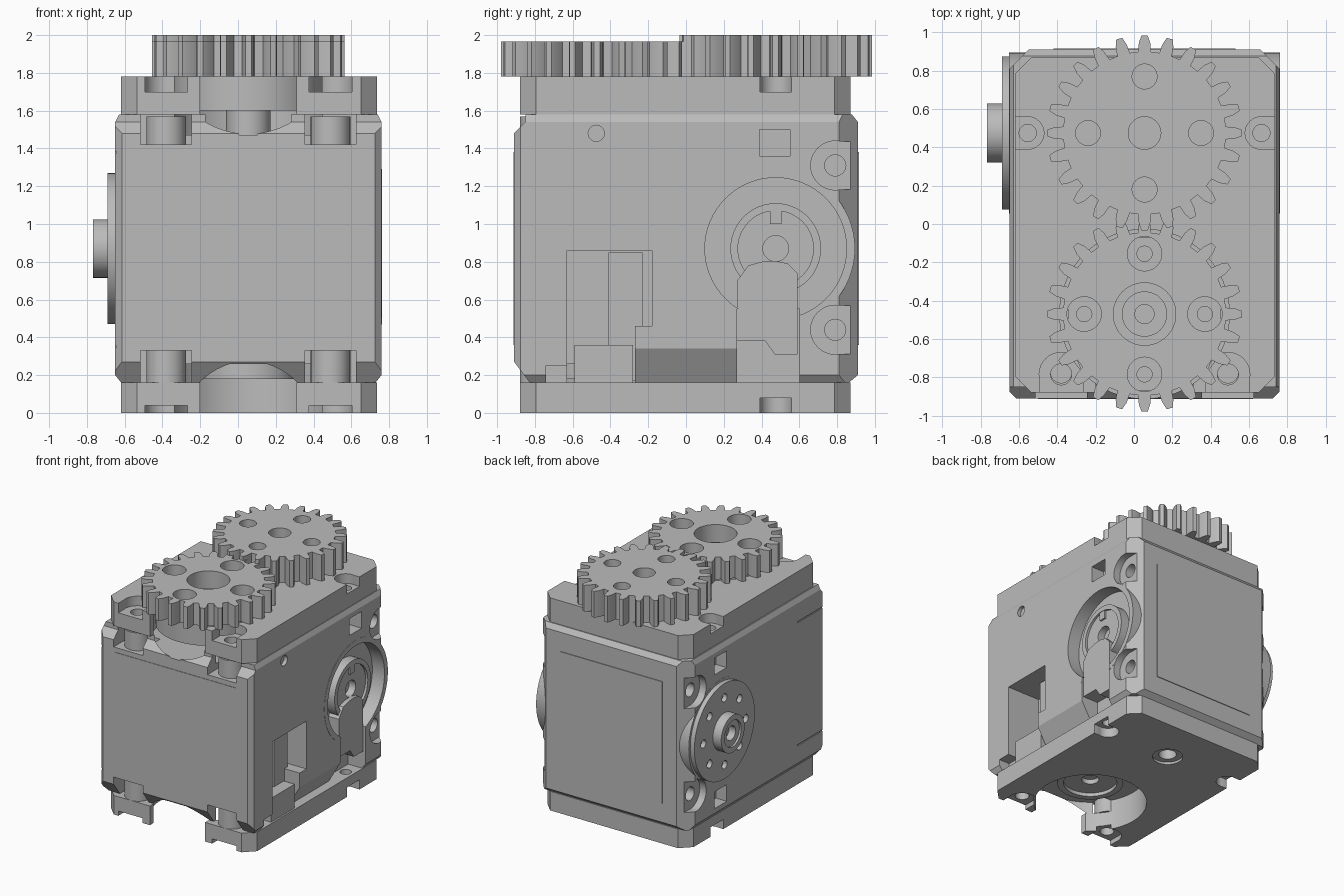
import bpy, bmesh, math
from mathutils import Vector

cube = bpy.data.objects.get("Cube")
if cube:
    bpy.data.objects.remove(cube, do_unlink=True)

grey = bpy.data.materials.new("mid_grey")
grey.use_nodes = True
grey.diffuse_color = (0.5, 0.5, 0.5, 1)
grey.node_tree.nodes["Principled BSDF"].inputs["Base Color"].default_value = grey.diffuse_color

CX, FRONT, BACK, MID = 0.055, -0.47, 0.475, 0.87   # shaft positions
X0, X1 = -0.65, 0.76                               # body sides


def prism(name, points, low, high, axis="z"):
    """Extrude a 2D outline along an axis: z uses (x, y), x uses (y, z), y uses (x, z)."""
    place = {"z": lambda a, b, h: (a, b, h), "x": lambda a, b, h: (h, a, b),
             "y": lambda a, b, h: (a, h, b)}[axis]
    bm = bmesh.new()
    rings = [[bm.verts.new(place(a, b, h)) for a, b in points] for h in (low, high)]
    n = len(points)
    bm.faces.new(rings[0][::-1])
    bm.faces.new(rings[1])
    for i in range(n):
        j = (i + 1) % n
        bm.faces.new((rings[0][i], rings[0][j], rings[1][j], rings[1][i]))
    bmesh.ops.recalc_face_normals(bm, faces=bm.faces)
    mesh = bpy.data.meshes.new(name)
    bm.to_mesh(mesh)
    bm.free()
    ob = bpy.data.objects.new(name, mesh)
    bpy.context.collection.objects.link(ob)
    mesh.materials.append(grey)
    return ob


def box(name, x, y, z):
    return prism(name, [(x[0], y[0]), (x[1], y[0]), (x[1], y[1]), (x[0], y[1])], *z)


def disc(name, a, b, r, low, high, axis="z", n=48):
    pts = [(a + r * math.cos(math.tau * i / n), b + r * math.sin(math.tau * i / n)) for i in range(n)]
    return prism(name, pts, low, high, axis)


def combine(ob, parts, mode="DIFFERENCE"):
    """Cut or join parts into ob, then drop the helpers."""
    for part in parts:
        part.hide_render = True
        mod = ob.modifiers.new("shape", "BOOLEAN")
        mod.operation, mod.solver, mod.object = mode, "EXACT", part
    bpy.context.view_layer.update()
    graph = bpy.context.evaluated_depsgraph_get()
    mesh = bpy.data.meshes.new_from_object(ob.evaluated_get(graph))
    ob.modifiers.clear()
    ob.data = mesh
    for part in parts:
        bpy.data.objects.remove(part, do_unlink=True)


def outline(x0, x1, y0, y1, front, back):
    return [(x0 + front, y0), (x1 - front, y0), (x1, y0 + front), (x1, y1 - back),
            (x1 - back, y1), (x0 + back, y1), (x0, y1 - back), (x0, y0 + front)]


# Main housing: chamfered in plan and in side profile
body = prism("housing", outline(X0, X1, -0.91, 0.91, 0.035, 0.1), 0.16, 1.58)
side = [(-0.82, 0.15), (0.85, 0.15), (0.91, 0.2), (0.91, 1.54), (0.87, 1.59),
        (-0.85, 1.59), (-0.85, 1.54), (-0.91, 1.48), (-0.91, 0.27)]
combine(body, [prism("profile", side, -1, 1, "x")], "INTERSECT")
shape = [(X0 + 0.04, 0.15), (X1 - 0.04, 0.15), (X1, 0.2), (X1, 1.54), (X1 - 0.025, 1.59),
         (X0 + 0.025, 1.59), (X0, 1.54), (X0, 0.2)]
combine(body, [prism("profile", shape, -1, 1, "y")], "INTERSECT")
combine(body, [disc("rim", BACK, MID, 0.42, 0.4, 0.762, "x", 64),
               disc("rim", BACK, MID, 0.42, X0 - 0.002, -0.3, "x", 64)], "UNION")

cuts = [
    # shaft recesses, top, bottom and right
    disc("cut", CX, FRONT, 0.443, 1.47, 1.7, n=64),
    disc("cut", CX, FRONT, 0.443, 0.1, 0.26, n=64),
    disc("cut", BACK, MID, 0.375, 0.65, 0.9, "x", 64),
    # open window and slots on the right side
    prism("cut", [(-0.63, 0.1), (-0.27, 0.1), (-0.27, 0.46), (-0.18, 0.46),
                  (-0.18, 0.86), (-0.63, 0.86)], 0.45, 0.9, "x"),
    box("cut", (0.66, 0.9), (-0.74, -0.55), (0.1, 0.25)),
    prism("cut", [(0.62, 0.1), (0.9, 0.1), (0.9, 0.34), (0.76, 0.34)], -0.28, 0.27, "y"),
    prism("cut", [(0.27, 0.1), (0.6, 0.1), (0.6, 0.31), (0.6, 0.55), (0.27, 0.55)], 0.6, 0.9, "x"),
    disc("cut", -0.475, 1.48, 0.043, 0.73, 0.9, "x", 24),
]
for z in (1.43, 0.31):
    cuts.append(prism("cut", [(-0.75, z - 0.07), (-0.75, z + 0.07), (-0.58, z + 0.07),
                              (-0.58, z - 0.07)], 2, 3, "x"))
    for low, high in ((0.64, 0.9), (-0.9, -0.55)):
        if low < 0 or z > 1:
            cuts.append(prism("cut", [(0.39, z - 0.07), (0.55, z - 0.07), (0.55, z + 0.07),
                                      (0.39, z + 0.07)], low, high, "x"))
# corner screw seats on both sides
for z in (1.31, 0.44):
    for low, high, deep in ((0.7, 0.9, 0.5), (-0.9, -0.59, -0.4)):
        cuts.append(disc("cut", 0.79, z, 0.13, low, high, "x", 32))
        cuts.append(prism("cut", [(0.79, z - 0.128), (1, z - 0.128), (1, z + 0.128),
                                  (0.79, z + 0.128)], low, high, "x"))
        cuts.append(disc("cut", 0.79, z, 0.056, min(deep, low), max(deep, high), "x", 24))
# front screw pockets and seam grooves
for x in (-0.38, 0.49):
    for z in ((1.42, 1.7), (0.1, 0.33)):
        cuts.append(box("cut", (x - 0.135, x + 0.135), (-1, -0.68), z))
for z in (0.35, 1.38):
    cuts.append(box("cut", (X0 - 0.1, X0 + 0.008), (-1, -0.55), (z - 0.005, z + 0.005)))
    cuts.append(box("cut", (X1 - 0.008, X1 + 0.1), (-1, -0.89), (z - 0.005, z + 0.005)))
combine(body, cuts)

# Screw bosses in the front pockets
for i, x in enumerate((-0.38, 0.49)):
    for j, (low, high) in enumerate(((1.41, 1.57), (0.16, 0.34))):
        boss = disc(f"front_boss_{i}{j}", x, -0.775, 0.105, low, high, n=32)
        combine(boss, [disc("cut", x, -0.775, 0.055, low - 0.1, high + 0.1, n=24)])

# Side connectors inside the window
prism("window_post", [(-0.41, 0.17), (-0.23, 0.17), (-0.23, 0.85), (-0.41, 0.85)], 0.44, 0.62, "x")
prism("window_ledge", [(-0.59, 0.16), (-0.28, 0.16), (-0.28, 0.36), (-0.59, 0.36)], 0.44, 0.72, "x")

# Right idler: stepped rings, bore and cable arm
for name, r, hole, top in (("idler_ring", 0.24, 0.2, 0.73), ("idler_hub", 0.2, 0.068, 0.71)):
    ring = disc(name, BACK, MID, r, 0.6, top, "x")
    combine(ring, [disc("cut", BACK, MID, hole, 0.5, 0.9, "x")])
prism("idler_key", [(0.445, 1.0), (0.505, 1.0), (0.505, 1.07), (0.445, 1.07)], 0.68, 0.725, "x")
prism("cable_arm", [(0.27, 0.38), (0.42, 0.38), (0.47, 0.31), (0.59, 0.31), (0.59, 0.74), (0.54, 0.79),
                    (0.475, 0.805), (0.4, 0.8), (0.33, 0.78), (0.27, 0.7)], 0.55, 0.745, "x")

# Left horn: drilled disc with a stepped hub
horn = disc("side_horn", BACK, MID, 0.4, -0.69, -0.64, "x", 64)
drills = [disc("cut", BACK + 0.28 * math.cos(a), MID + 0.28 * math.sin(a), 0.034, -0.8, -0.6, "x", 16)
          for a in (math.tau * k / 8 for k in range(8))]
combine(horn, drills)
hub = disc("side_horn_hub", BACK, MID, 0.155, -0.767, -0.64, "x")
combine(hub, [disc("cut", BACK, MID, 0.11, -0.8, -0.75, "x"),
              disc("cut", BACK, MID, 0.06, -0.8, -0.68, "x", 24)])

# Bottom idler rings
for name, r, hole, z in (("bottom_idler_ring", 0.26, 0.21, 0.18), ("bottom_idler_hub", 0.21, 0.068, 0.21)):
    ring = disc(name, CX, FRONT, r, z, 0.28)
    combine(ring, [disc("cut", CX, FRONT, hole, 0.1, 0.25)])

# Raised panels on the front and back
prism("back_panel", [(-0.42, 0.36), (0.53, 0.36), (0.53, 1.38), (-0.42, 1.38)], 0.9, 0.916, "y")
prism("front_panel", [(-0.5, 0.36), (0.62, 0.36), (0.62, 1.38), (-0.5, 1.38)], -0.914, -0.9, "y")


def mount_plate(name, low, high, seat_low, seat_high, side_low, side_high):
    """Mounting plate open at the front, with screw seats."""
    plate = prism(name, outline(-0.62, 0.735, -0.88, 0.87, 0.085, 0.085), low, high)
    bites = [disc("cut", CX, FRONT, 0.443, low - 0.1, high + 0.1, n=64),
             box("cut", (CX - 0.255, CX + 0.255), (-1, -0.7), (low - 0.1, high + 0.1))]
    for x in (-0.38, 0.49):
        bites.append(disc("cut", x, -0.785, 0.115, seat_low, seat_high, n=32))
        bites.append(box("cut", (x - 0.113, x + 0.113), (-1, -0.785), (seat_low, seat_high)))
        bites.append(disc("cut", x, -0.785, 0.055, low - 0.1, high + 0.1, n=24))
    for x, out in ((-0.555, -0.8), (0.665, 0.9)):
        bites.append(disc("cut", x, BACK, 0.085, side_low, side_high, n=32))
        bites.append(box("cut", sorted((x, out)), (BACK - 0.083, BACK + 0.083), (side_low, side_high)))
        bites.append(disc("cut", x, BACK, 0.045, low - 0.1, high + 0.1, n=24))
    if low < 1:
        bites.append(disc("cut", CX, BACK, 0.12, -0.1, 0.02))
        bites.append(disc("cut", CX, BACK, 0.07, -0.1, 0.12))
    combine(plate, bites)


mount_plate("top_plate", 1.58, 1.78, 1.7, 1.9, 1.7, 1.9)
mount_plate("bottom_plate", 0, 0.16, -0.1, 0.04, -0.1, 0.08)


def gear(name, y, top, bore, hole_r, hole_d):
    """Spur gear with tapered teeth, bore and four holes."""
    teeth, pts = 24, []
    for k in range(teeth):
        for r, step in ((0.425, -0.3), (0.472, -0.24), (0.51, -0.12),
                        (0.51, 0.12), (0.472, 0.24), (0.425, 0.3)):
            a = math.tau * (k + step) / teeth
            pts.append((CX + r * math.cos(a), y + r * math.sin(a)))
    wheel = prism(name, pts, 1.78, top)
    holes = [disc("cut", CX, y, bore, 1.7, 2.1)]
    for k in range(4):
        d = Vector((math.cos(k * math.pi / 2), math.sin(k * math.pi / 2))) * hole_d
        holes.append(disc("cut", CX + d.x, y + d.y, hole_r, 1.7, 2.1, n=32))
    combine(wheel, holes)


gear("rear_gear", BACK, 2.0, 0.085, 0.065, 0.295)
gear("front_gear", FRONT, 1.965, 0.163, 0.09, 0.315)

# Drive shaft and spacer beneath the front gear
spacer = disc("gear_spacer", CX, FRONT, 0.4, 1.6, 1.78, n=64)
drills = [disc("cut", CX + 0.315 * math.cos(a), FRONT + 0.315 * math.sin(a), 0.04, 1.5, 1.9, n=16)
          for a in (k * math.pi / 2 for k in range(4))]
combine(spacer, drills)
shaft = disc("drive_shaft", CX, FRONT, 0.118, 1.44, 1.84)
combine(shaft, [disc("cut", CX, FRONT, 0.05, 1.7, 1.9, n=24)])

# Smooth the round surfaces, keep the edges sharp
bpy.ops.object.select_all(action="DESELECT")
for ob in bpy.context.collection.objects:
    if ob.type == "MESH" and grey.name in ob.data.materials:
        ob.select_set(True)
        bpy.context.view_layer.objects.active = ob
bpy.ops.object.shade_smooth_by_angle(angle=math.radians(25))
